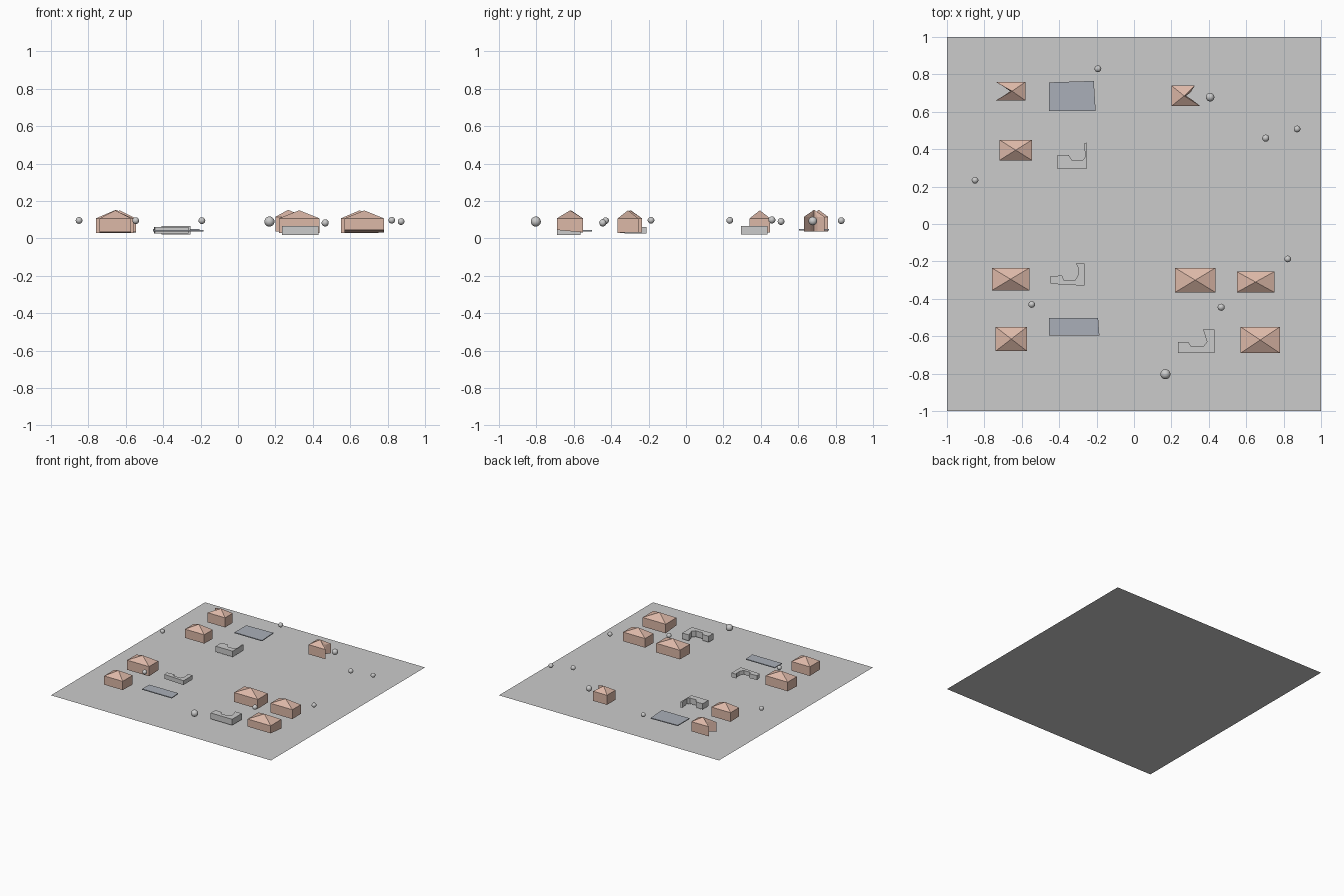
import bpy


def material(name, rgb):
    m = bpy.data.materials.new(name)
    m.diffuse_color = (*rgb, 1)
    return m


brown = material("roof_brown", (0.72, 0.48, 0.39))
slate = material("slate", (0.40, 0.43, 0.48))
dim = material("dim_grey", (0.66, 0.66, 0.67))


def make(name, verts, faces, mat=None):
    me = bpy.data.meshes.new(name)
    me.from_pydata(verts, [], faces)
    me.update()
    ob = bpy.data.objects.new(name, me)
    bpy.context.collection.objects.link(ob)
    if mat:
        me.materials.append(mat)
    return ob


def block(name, outline, z0, z1, mat=None, apex=None, front_z=None):
    """Extrude a counter-clockwise outline; an apex point turns the top into a fan roof."""
    n = len(outline)
    ymid = sum(p[1] for p in outline) / n
    verts = [(x, y, front_z if front_z and y < ymid else z0) for x, y in outline]
    verts += [(x, y, z1) for x, y in outline]
    faces = [(i, (i + 1) % n, n + (i + 1) % n, n + i) for i in range(n)]
    faces.append(tuple(reversed(range(n))))
    if apex:
        verts.append(apex)
        faces += [(n + i, n + (i + 1) % n, 2 * n) for i in range(n)]
    else:
        faces.append(tuple(range(n, 2 * n)))
    return make(name, verts, faces, mat)


# Ground sheet
make("ground", [(-1, -1, 0), (1, -1, 0), (1, 1, 0), (-1, 1, 0)], [(0, 1, 2, 3)])

# Houses with pyramid roofs: x0, x1, y0, y1, front bottom z
for x0, x1, y0, y1, fz in [
    (-0.72, -0.545, 0.34, 0.45, 0.035),
    (-0.76, -0.56, -0.355, -0.235, 0.028),
    (-0.74, -0.572, -0.68, -0.55, 0.035),
    (0.22, 0.435, -0.365, -0.235, 0.03),
    (0.55, 0.75, -0.365, -0.255, 0.03),
    (0.57, 0.78, -0.69, -0.55, 0.045),
]:
    block("house", [(x0, y0), (x1, y0), (x1, y1), (x0, y1)], 0.032, 0.107, brown,
          ((x0 + x1) / 2, (y0 + y1) / 2, 0.15), fz)

# Houses with a notched end
block("notched_house_west",
      [(-0.74, 0.66), (-0.58, 0.66), (-0.58, 0.76), (-0.74, 0.76),
       (-0.69, 0.73), (-0.662, 0.71), (-0.69, 0.69)],
      0.036, 0.115, brown, (-0.652, 0.71, 0.153))
block("notched_house_east",
      [(0.20, 0.63), (0.355, 0.63), (0.31, 0.665), (0.278, 0.685),
       (0.302, 0.703), (0.325, 0.74), (0.20, 0.74)],
      0.036, 0.115, brown, (0.268, 0.685, 0.153))

# Dark flat slabs
block("slab_north", [(-0.455, 0.605), (-0.205, 0.605), (-0.215, 0.765), (-0.455, 0.757)],
      0.043, 0.05, slate)
block("slab_south", [(-0.455, -0.595), (-0.185, -0.595), (-0.192, -0.503), (-0.455, -0.503)],
      0.037, 0.044, slate)

# Grey L-shaped blocks
block("l_block_north",
      [(-0.41, 0.295), (-0.255, 0.295), (-0.255, 0.435), (-0.268, 0.43), (-0.26, 0.36),
       (-0.275, 0.34), (-0.33, 0.34), (-0.35, 0.37), (-0.41, 0.37)], 0.02, 0.067)
block("l_block_middle",
      [(-0.445, -0.32), (-0.265, -0.33), (-0.265, -0.212), (-0.31, -0.212), (-0.30, -0.23),
       (-0.30, -0.275), (-0.315, -0.30), (-0.375, -0.30), (-0.385, -0.275), (-0.45, -0.28)],
      0.025, 0.06, dim)
block("l_block_south",
      [(0.235, -0.69), (0.43, -0.69), (0.43, -0.565), (0.37, -0.565), (0.39, -0.63),
       (0.37, -0.655), (0.305, -0.655), (0.29, -0.63), (0.235, -0.63)], 0.018, 0.067)

# Floating round tree crowns: x, y, z, radius
for x, y, z, r in [
    (-0.193, 0.83, 0.095, 0.018), (0.407, 0.678, 0.093, 0.023), (0.704, 0.459, 0.099, 0.019),
    (0.872, 0.508, 0.09, 0.018), (-0.85, 0.234, 0.096, 0.018), (0.822, -0.187, 0.097, 0.018),
    (0.466, -0.445, 0.083, 0.019), (-0.547, -0.43, 0.095, 0.018), (0.168, -0.803, 0.09, 0.027),
]:
    bpy.ops.mesh.primitive_uv_sphere_add(segments=16, ring_count=10, radius=r, location=(x, y, z))
    bpy.context.object.name = "tree_crown"
    bpy.ops.object.shade_smooth()
